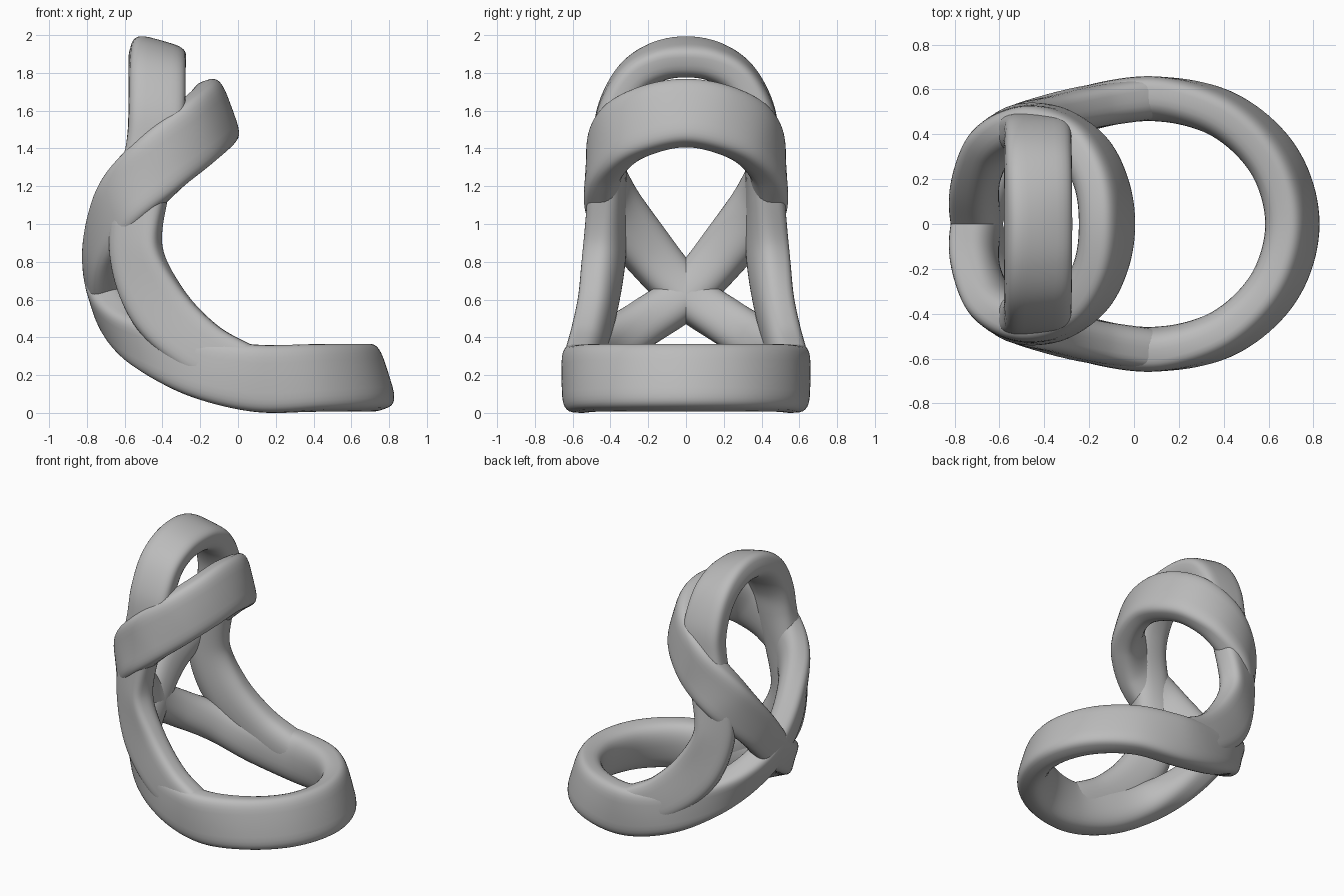
import bpy, bmesh, math
from mathutils import Vector

cube = bpy.data.objects.get("Cube")
if cube:
    bpy.data.objects.remove(cube)

grey = bpy.data.materials.new("plain_grey")
grey.use_nodes = True
colour = (0.5, 0.5, 0.5, 1)
grey.diffuse_color = colour
grey.node_tree.nodes["Principled BSDF"].inputs["Base Color"].default_value = colour


def flip(v):
    return Vector((v.x, -v.y, v.z))


def spline(p, t):
    # Catmull-Rom through four values
    a, b, c, d = p
    return 0.5 * (2 * b + (c - a) * t + (2 * a - 5 * b + 4 * c - d) * t * t
                  + (3 * b - a - 3 * c + d) * t ** 3)


def section(half_w, half_t, count=32):
    # flat outer side, rounder inner side
    out = []
    for i in range(count):
        c, s = math.cos(math.tau * i / count), math.sin(math.tau * i / count)
        n = 2 / (4 if s > 0 else 2.4)
        out.append((half_w * math.copysign(abs(c) ** n, c),
                    half_t * math.copysign(abs(s) ** n, s)))
    return out


def band(name, keys, half_t, mirror_start=True, steps=10):
    """Sweep the section along (centre, outward direction, half width), then mirror."""
    pts = [Vector(k[0]) for k in keys]
    nrm = [Vector(k[1]).normalized() for k in keys]
    wid = [k[2] for k in keys]
    wid = [wid[0]] + wid + [wid[-1]]
    for seq in (pts, nrm):
        seq.insert(0, flip(seq[1]) if mirror_start else 2 * seq[0] - seq[1])
        seq.append(flip(seq[-2]))
    path = []
    for i in range(len(keys) - 1):
        last = i == len(keys) - 2
        for j in range(steps + last):
            path.append([spline(seq[i:i + 4], j / steps) for seq in (pts, nrm, wid)])
    bm = bmesh.new()
    rings = []
    end = len(path) - 1
    for i, (p, n, half_w) in enumerate(path):
        tan = path[min(i + 1, end)][0] - path[max(i - 1, 0)][0]
        if i == end or (i == 0 and mirror_start):
            tan = Vector((0, math.copysign(1, tan.y), 0))
        tan.normalize()
        n = (n - tan * n.dot(tan)).normalized()
        wide = tan.cross(n)
        rings.append([bm.verts.new(p + wide * w + n * d)
                      for w, d in section(half_w, half_t)])
    for a, b in zip(rings, rings[1:]):
        for k in range(len(a)):
            m = (k + 1) % len(a)
            bm.faces.new((a[k], a[m], b[m], b[k]))
    if not mirror_start:
        bm.faces.new(rings[0])
    bmesh.ops.recalc_face_normals(bm, faces=bm.faces)
    mesh = bpy.data.meshes.new(name)
    bm.to_mesh(mesh)
    bm.free()
    mesh.materials.append(grey)
    ob = bpy.data.objects.new(name, mesh)
    bpy.context.collection.objects.link(ob)
    mod = ob.modifiers.new("mirror", "MIRROR")
    mod.use_axis = (False, True, False)
    mod.merge_threshold = 0.0005
    bpy.ops.object.select_all(action="DESELECT")
    ob.select_set(True)
    bpy.context.view_layer.objects.active = ob
    bpy.ops.object.shade_smooth_by_angle(angle=math.radians(40))


# round front of the base loop
base_arc = []
for step in range(4):
    c, s = math.cos(step * math.pi / 6), math.sin(step * math.pi / 6)
    base_arc.append(((0.1 + 0.6 * c, 0.558 * s, 0.183), (c, s, 0.32 * c), 0.178))

# base loop, crossing at the back and rising into the tilted upper ring
band("crossing_loop", base_arc + [
    ((-0.2, 0.518, 0.24), (-0.1, 1, -0.05), 0.16),
    ((-0.45, 0.415, 0.35), (-0.4, 0.8, -0.2), 0.135),
    ((-0.615, 0.22, 0.48), (-0.75, 0.45, -0.4), 0.125),
    ((-0.695, 0, 0.635), (-0.93, 0, -0.33), 0.125),
    ((-0.7, -0.2, 0.86), (-0.9, -0.4, -0.05), 0.14),
    ((-0.6, -0.385, 1.11), (-0.6, -0.8, 0), 0.165),
    ((-0.42, -0.43, 1.315), (0, -1, 0), 0.175),
    ((-0.25, -0.35, 1.465), (0.6, -0.8, 0.15), 0.18),
    ((-0.155, -0.19, 1.55), (0.85, -0.45, 0.25), 0.182),
    ((-0.127, 0, 1.583), (0.95, 0, 0.35), 0.182),
], 0.1)

# side struts rising from the base into the top arch
band("strut_and_arch", [
    ((0.05, 0.558, 0.22), (0, 1, 0), 0.135),
    ((-0.2, 0.52, 0.345), (-0.05, 1, 0), 0.15),
    ((-0.42, 0.465, 0.565), (-0.2, 1, 0), 0.16),
    ((-0.535, 0.425, 0.86), (-0.4, 0.92, 0), 0.14),
    ((-0.5, 0.415, 1.18), (-0.2, 1, 0), 0.135),
    ((-0.44, 0.4, 1.43), (0, 1, 0.1), 0.15),
    ((-0.43, 0.37, 1.61), (0.05, 0.95, 0.25), 0.15),
    ((-0.43, 0.28, 1.77), (0.12, 0.75, 0.65), 0.15),
    ((-0.43, 0.15, 1.855), (0.22, 0.4, 0.9), 0.15),
    ((-0.43, 0, 1.88), (0.27, 0, 0.96), 0.15),
], 0.095, mirror_start=False)
